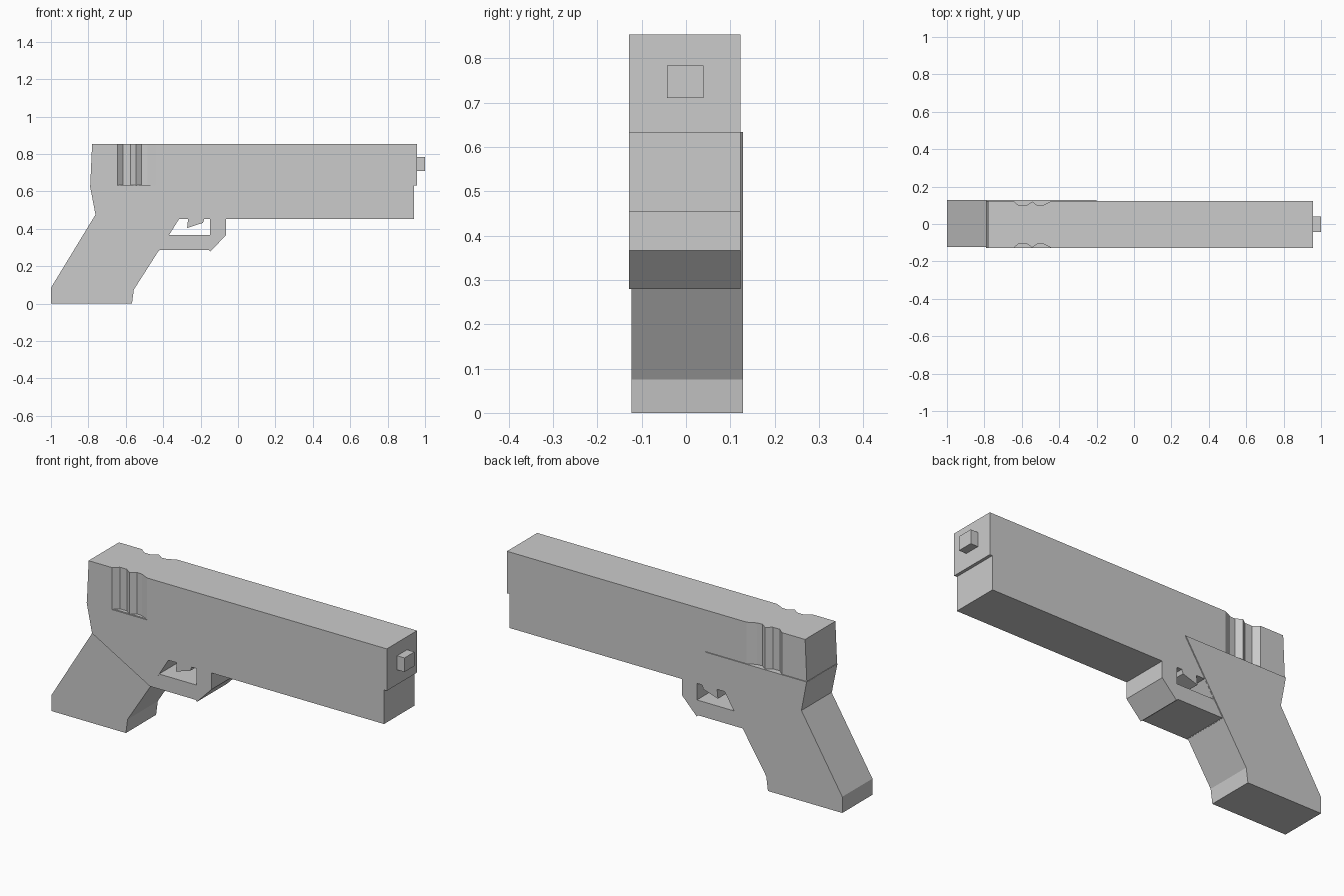
import bpy
import bmesh

if "Cube" in bpy.data.objects:
    bpy.data.objects.remove(bpy.data.objects["Cube"])

Y0, Y1 = -0.129, 0.123


def prism(name, pts, lo, hi, axis):
    """Extrude a 2D profile along y (xz profile) or z (xy profile)."""
    bm = bmesh.new()

    def place(p, d):
        return (p[0], d, p[1]) if axis == 'Y' else (p[0], p[1], d)

    a = [bm.verts.new(place(p, lo)) for p in pts]
    b = [bm.verts.new(place(p, hi)) for p in pts]
    bm.faces.new(a)
    bm.faces.new(b[::-1])
    for i in range(len(pts)):
        j = (i + 1) % len(pts)
        bm.faces.new((a[i], b[i], b[j], a[j]))
    bmesh.ops.recalc_face_normals(bm, faces=bm.faces[:])
    mesh = bpy.data.meshes.new(name)
    bm.to_mesh(mesh)
    bm.free()
    obj = bpy.data.objects.new(name, mesh)
    bpy.context.collection.objects.link(obj)
    return obj


# Slide: plan profile with two scalloped grip grooves per side
groove = [(-0.645, 0), (-0.615, 0.025), (-0.575, 0.025), (-0.545, 0.003),
          (-0.515, 0.024), (-0.485, 0.022), (-0.44, 0)]
near = [(x, Y0 + d) for x, d in groove]
far = [(x, Y1 - d) for x, d in reversed(groove)]
slide = prism("slide", [(-0.79, Y0), (-0.645 - 0.01, Y0)] + near
              + [(0.957, Y0), (0.957, Y1)] + far + [(-0.79, Y1)],
              0.632, 0.853, 'Z')
# Lean the rear of the slide, and close the grooves with the flat frame below
for v in slide.data.vertices:
    if v.co.x < -0.75 and v.co.z > 0.8:
        v.co.x = -0.78

# Frame with the trigger tongue hanging into the guard opening
prism("frame", [(-0.792, 0.632), (0.941, 0.632), (0.941, 0.453),
                (-0.18, 0.453), (-0.187, 0.432), (-0.272, 0.405),
                (-0.267, 0.453), (-0.315, 0.453), (-0.42, 0.285),
                (-0.76, 0.476)], Y0, Y1, 'Y')

# Trigger guard
prism("trigger_guard", [(-0.064, 0.453), (-0.064, 0.366), (-0.148, 0.279),
                        (-0.158, 0.287), (-0.42, 0.287), (-0.369, 0.366),
                        (-0.15, 0.366), (-0.15, 0.453)], Y0, Y1, 'Y')

# Grip, offset slightly so its upper panel stands proud on the far side
prism("grip", [(-0.792, 0.634), (-0.2, 0.634), (-0.557, 0.075),
               (-0.567, 0), (-1, 0), (-1, 0.085), (-0.762, 0.476)],
      -0.123, 0.128, 'Y')

# Square barrel tip
prism("barrel_tip", [(0.94, 0.71), (1, 0.71), (1, 0.784), (0.94, 0.784)],
      -0.043, 0.04, 'Y')
